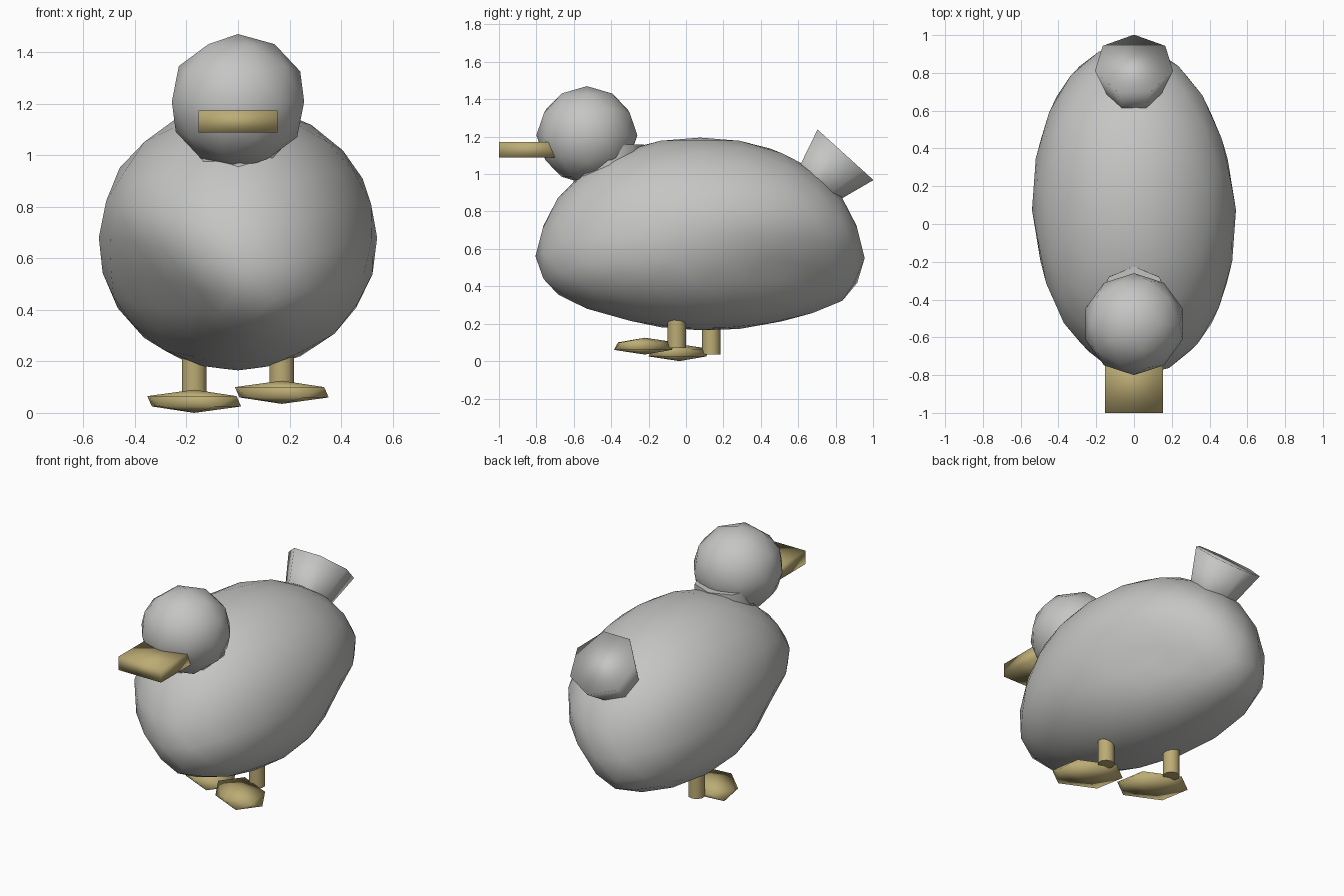
import bpy, math
from mathutils import Vector

if "Cube" in bpy.data.objects:
    bpy.data.objects.remove(bpy.data.objects["Cube"])


def material(name, rgb):
    m = bpy.data.materials.new(name)
    m.diffuse_color = (*rgb, 1)
    m.use_nodes = True
    m.node_tree.nodes["Principled BSDF"].inputs["Base Color"].default_value = m.diffuse_color
    return m


GREY = material("soft grey", (0.56, 0.56, 0.55))
TAN = material("dull yellow", (0.50, 0.41, 0.175))


def finish(name, mat, angle=180):
    ob = bpy.context.object
    ob.name = name
    ob.data.materials.append(mat)
    bpy.ops.object.transform_apply(location=True, rotation=True, scale=True)
    bpy.ops.object.shade_smooth_by_angle(angle=math.radians(angle))
    return ob


def ball(name, mat, loc, size, detail, turn=0):
    bpy.ops.mesh.primitive_ico_sphere_add(subdivisions=detail, radius=1, location=loc,
                                          rotation=(0, 0, math.radians(turn)))
    bpy.context.object.scale = size
    return finish(name, mat)


def cone(name, mat, start, end, r1, r2, sides, angle=180):
    a, b = Vector(start), Vector(end)
    d = b - a
    bpy.ops.mesh.primitive_cone_add(vertices=sides, radius1=r1, radius2=r2, depth=d.length,
                                    location=(a + b) / 2,
                                    rotation=(-math.atan2(d.y, d.z), 0, 0))
    return finish(name, mat, angle)


# Body: long egg with drooping ends; the underside is slightly skewed
body = ball("body", GREY, (0, 0.075, 0.68), (0.54, 0.88, 0.515), 3)
for v in body.data.vertices:
    t = (v.co.y - 0.075) / 0.88
    low = min(1, max(0, (0.75 - v.co.z) / 0.25))
    left = min(1, max(0, 0.6 - v.co.x / 0.8))
    trim = min(1, max(0, v.co.x * t / 0.25)) * low
    v.co.z -= 0.12 * t ** 4
    v.co.x = v.co.x * (1 - 0.12 * trim) - 0.075 * t * low
    v.co.y = 0.075 + (v.co.y - 0.075) * (1 - 0.08 * trim)
    v.co.z -= 0.06 * low * max(0, t) * left

# Head and neck
ball("head", GREY, (0, -0.53, 1.208), (0.27, 0.27, 0.262), 2)
cone("neck", GREY, (0, -0.41, 0.88), (0, -0.415, 1.155), 0.19, 0.19, 8, 60)

# Flared tail, wide end up and back
cone("tail", GREY, (0, 0.61, 0.85), (0, 0.845, 1.11), 0.10, 0.212, 7)

# Flat bill
bpy.ops.mesh.primitive_cube_add(size=1, location=(0, -0.84, 1.13))
bpy.context.object.scale = (0.305, 0.32, 0.085)
finish("bill", TAN)

# Feet and legs, one step apart
for side, x, y, z in (("left", -0.17, -0.035, 0.045), ("right", 0.17, -0.22, 0.08)):
    ball(side + "_foot", TAN, (x, y, z), (0.23, 0.155, 0.045), 1, -37)
    cone(side + "_leg", TAN, (x, y + 0.17, z - 0.01), (x, y + 0.17, 0.23), 0.05, 0.05, 10, 60)
